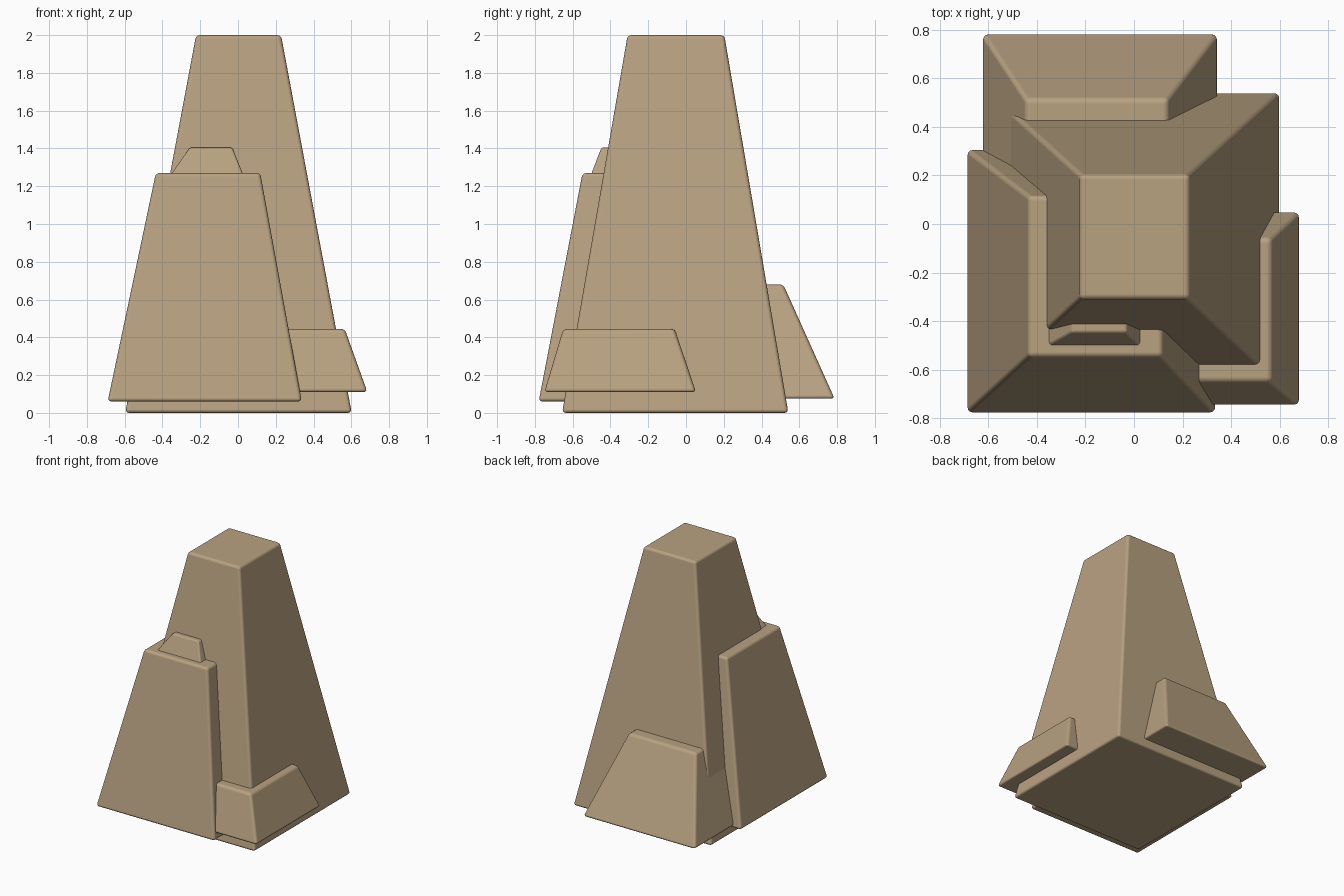
import bpy, bmesh

if "Cube" in bpy.data.objects:
    bpy.data.objects.remove(bpy.data.objects["Cube"])


def block(name, z0, z1, base, top, bevel=0.02):
    """Tapered block; base and top are (x0, x1, y0, y1)."""
    bm = bmesh.new()
    rings = []
    for z, (x0, x1, y0, y1) in ((z0, base), (z1, top)):
        rings.append([bm.verts.new((x, y, z))
                      for x, y in ((x0, y0), (x1, y0), (x1, y1), (x0, y1))])
    lo, hi = rings
    bm.faces.new(lo[::-1])
    bm.faces.new(hi)
    for i in range(4):
        j = (i + 1) % 4
        bm.faces.new((lo[i], lo[j], hi[j], hi[i]))
    mesh = bpy.data.meshes.new(name)
    bm.to_mesh(mesh)
    bm.free()
    ob = bpy.data.objects.new(name, mesh)
    bpy.context.collection.objects.link(ob)
    mesh.materials.append(stone)
    # Softly rounded edges
    mod = ob.modifiers.new("Bevel", 'BEVEL')
    mod.width = bevel
    mod.segments = 3
    mod.limit_method = 'NONE'
    mod.harden_normals = True
    for p in mesh.polygons:
        p.use_smooth = True
    return ob


stone = bpy.data.materials.new("stone")
stone.diffuse_color = (0.48, 0.36, 0.22, 1)
stone.use_nodes = True
stone.node_tree.nodes["Principled BSDF"].inputs["Base Color"].default_value = stone.diffuse_color

# Tall central spire
block("main_rock", 0.0, 2.0,
      (-0.597, 0.602, -0.656, 0.542), (-0.222, 0.228, -0.309, 0.203))
# Large slab on the front left
block("front_left_rock", 0.06, 1.27,
      (-0.69, 0.338, -0.78, 0.308), (-0.435, 0.118, -0.548, 0.115))
# Low rock on the front right corner
block("front_right_rock", 0.11, 0.445,
      (0.0, 0.685, -0.75, 0.053), (0.09, 0.565, -0.65, -0.06))
# Medium rock at the back
block("back_rock", 0.075, 0.68,
      (-0.627, 0.347, -0.1, 0.787), (-0.447, 0.14, 0.1, 0.515))
# Small cap resting on the front slab
block("small_cap_rock", 1.255, 1.405,
      (-0.36, 0.03, -0.505, -0.25), (-0.255, -0.03, -0.448, -0.3), 0.012)
